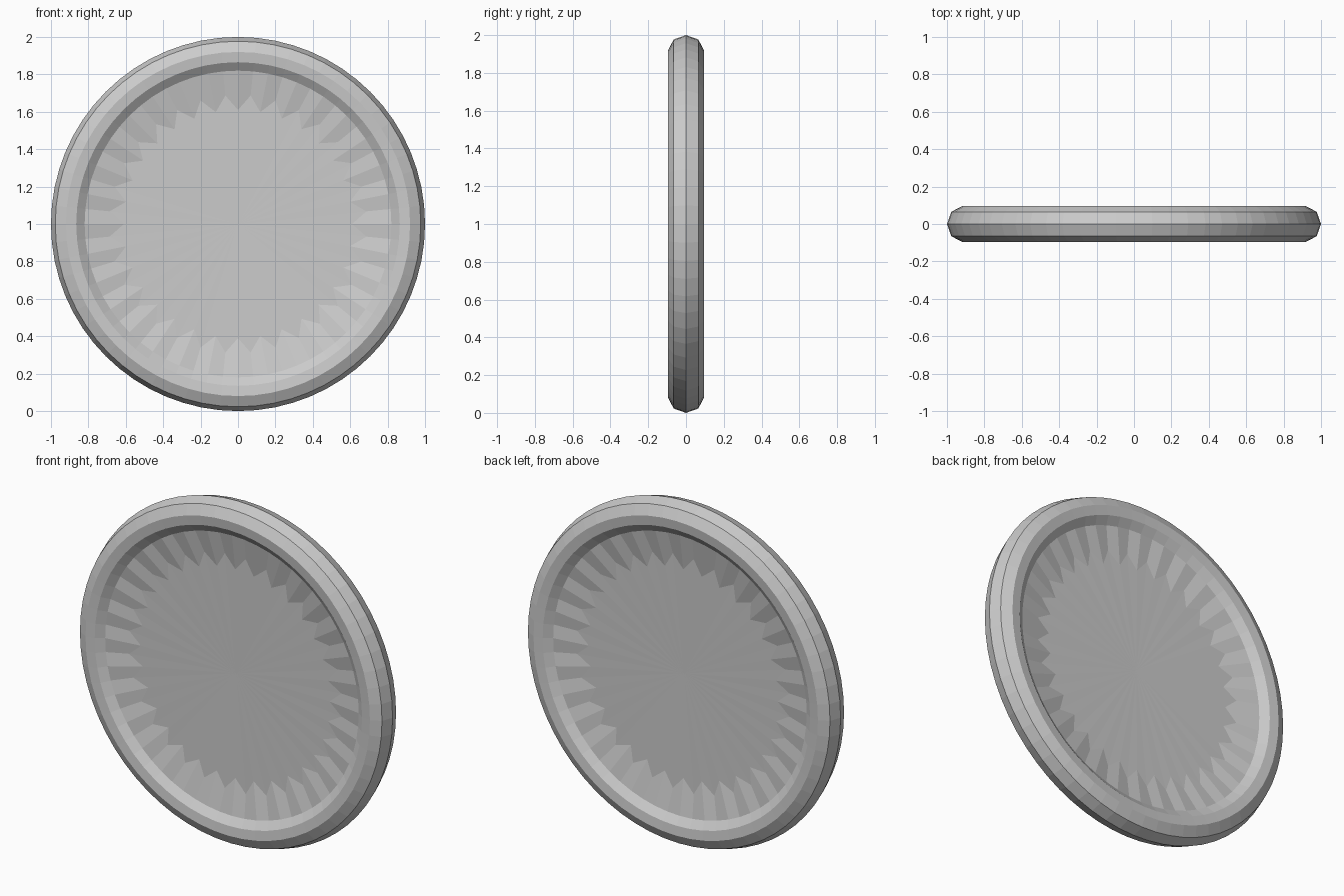
import bpy, bmesh
from math import sin, cos, pi

if "Cube" in bpy.data.objects:
    bpy.data.objects.remove(bpy.data.objects["Cube"])

SEG = 64
# Half profile (radius, depth) from the outer edge to the recessed panel
HALF = [(0.977, 0.065), (0.92, 0.095), (0.865, 0.089), (0.82, 0.056), (0.65, 0.025)]
bm = bmesh.new()


def ring(r, y, tooth=0.0):
    verts = []
    for i in range(SEG):
        a = 2 * pi * i / SEG
        rr = r + (tooth if i % 2 else -tooth)
        verts.append(bm.verts.new((rr * sin(a), y, 1 + rr * cos(a))))
    return verts


def bridge(a, b):
    for i in range(SEG):
        j = (i + 1) % SEG
        bm.faces.new((a[i], a[j], b[j], b[i]))


# Rim, scalloped dish and flat centre on both sides
edge = ring(1.0, 0)
for side in (-1, 1):
    prev = edge
    for k, (r, y) in enumerate(HALF):
        nxt = ring(r, side * y, 0.04 if k == 4 else 0)
        bridge(prev, nxt)
        prev = nxt
    centre = bm.verts.new((0, side * 0.02, 1))
    for i in range(SEG):
        bm.faces.new((prev[i], prev[(i + 1) % SEG], centre))

bmesh.ops.recalc_face_normals(bm, faces=bm.faces)
mesh = bpy.data.meshes.new("rimmed_disc")
bm.to_mesh(mesh)
bm.free()
bpy.context.collection.objects.link(bpy.data.objects.new("rimmed_disc", mesh))
